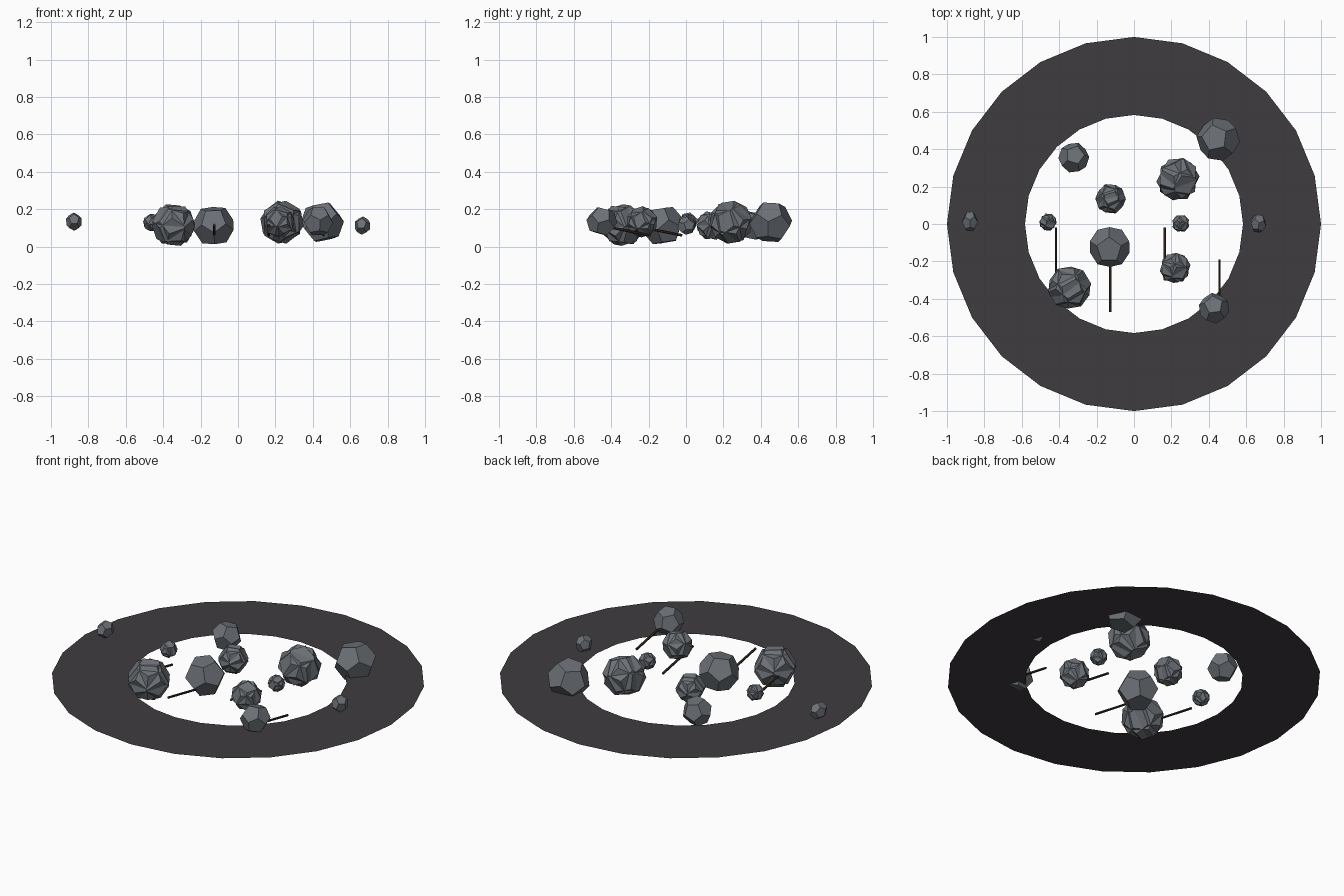
import bpy, bmesh
from math import cos, sin, tau, atan, sqrt, radians
from mathutils import Vector, Euler, Matrix

if "Cube" in bpy.data.objects:
    bpy.data.objects.remove(bpy.data.objects["Cube"])


def material(name, rgb):
    m = bpy.data.materials.new(name)
    m.diffuse_color = (*rgb, 1)
    m.use_nodes = True
    m.node_tree.nodes["Principled BSDF"].inputs["Base Color"].default_value = m.diffuse_color
    return m


ASH = material("ash", (0.05, 0.045, 0.052))
STONE = material("stone", (0.15, 0.165, 0.185))
WOOD = material("wood", (0.045, 0.025, 0.016))
PHI = (1 + sqrt(5)) / 2


def finish(bm, name, mat):
    me = bpy.data.meshes.new(name)
    bm.to_mesh(me)
    bm.free()
    me.materials.append(mat)
    ob = bpy.data.objects.new(name, me)
    bpy.context.collection.objects.link(ob)
    return ob


# Flat 24-sided ring
bm = bmesh.new()
loops = []
for r in (0.583, 1.0):
    loops.append([bm.verts.new((r * cos(i * tau / 24), r * sin(i * tau / 24), 0.075))
                  for i in range(24)])
inner, outer = loops
for i in range(24):
    j = (i + 1) % 24
    bm.faces.new((inner[i], outer[i], outer[j], inner[j]))
finish(bm, "ash_ring", ASH)


def add_dodecahedron(bm, radius, rot):
    """Hull of the 20 dodecahedron corners, one pentagon face up before rot."""
    pts = [Vector((x, y, z)) for x in (-1, 1) for y in (-1, 1) for z in (-1, 1)]
    for a in (-1 / PHI, 1 / PHI):
        for b in (-PHI, PHI):
            pts += [Vector((0, a, b)), Vector((a, b, 0)), Vector((b, 0, a))]
    face_up = Matrix.Rotation(-atan(1 / PHI), 3, 'Y')
    m = Euler([radians(d) for d in rot]).to_matrix() @ face_up
    part = bmesh.new()
    for p in pts:
        part.verts.new(m @ p * (radius / sqrt(3)))
    bmesh.ops.convex_hull(part, input=part.verts[:])
    bmesh.ops.dissolve_limit(part, angle_limit=0.05, verts=part.verts[:], edges=part.edges[:])
    bmesh.ops.recalc_face_normals(part, faces=part.faces[:])
    tmp = bpy.data.meshes.new("tmp")
    part.to_mesh(tmp)
    part.free()
    bm.from_mesh(tmp)
    bpy.data.meshes.remove(tmp)


def rock(name, loc, radius, rot, double=False, scale=(1, 1, 1)):
    bm = bmesh.new()
    add_dodecahedron(bm, radius, rot)
    if double:  # craggy rocks are two interlocked solids
        add_dodecahedron(bm, radius, (rot[0] + 22, rot[1] - 17, rot[2] + 31))
    ob = finish(bm, name, STONE)
    ob.location = loc
    ob.scale = scale


# Large and medium stones
rock("large_rock_1", (0.45, 0.453, 0.13), 0.117, (-10, -8, 30))
rock("large_rock_2", (0.235, 0.24, 0.13), 0.118, (14, 20, 10), True)
rock("large_rock_3", (-0.13, -0.123, 0.112), 0.113, (8, -5, 18))
rock("large_rock_4", (-0.345, -0.34, 0.115), 0.118, (-6, 4, 50), True)
rock("medium_rock_1", (-0.322, 0.355, 0.112), 0.083, (-12, 6, 0))
rock("medium_rock_2", (-0.125, 0.135, 0.112), 0.082, (-14, 10, 40), True)
rock("medium_rock_3", (0.22, -0.235, 0.132), 0.084, (16, 12, 15), True)
rock("medium_rock_4", (0.428, -0.45, 0.135), 0.083, (-15, 5, 25))

# Pebbles along the x axis
rock("pebble_1", (-0.46, 0.01, 0.128), 0.048, (10, 20, 0), True)
rock("pebble_2", (0.25, 0.003, 0.12), 0.048, (25, 5, 30), True)
rock("pebble_3", (-0.877, 0.014, 0.133), 0.052, (15, 30, 10), False, (0.85, 1.08, 0.95))
rock("pebble_4", (0.665, 0.003, 0.112), 0.05, (20, 35, 0), False, (0.88, 1.02, 0.98))

# Thin sticks, each rising toward the front
for i, (x, y) in enumerate([(-0.417, -0.02), (0.165, -0.02), (0.457, -0.19), (-0.127, -0.19)]):
    a, b = Vector((x, y, 0.06)), Vector((x, y - 0.28, 0.115))
    bm = bmesh.new()
    bmesh.ops.create_cone(bm, cap_ends=True, segments=6, radius1=0.007,
                          radius2=0.007, depth=(b - a).length)
    stick = finish(bm, f"stick_{i + 1}", WOOD)
    stick.location = (a + b) / 2
    stick.rotation_mode = 'QUATERNION'
    stick.rotation_quaternion = (b - a).to_track_quat('Z', 'Y')
